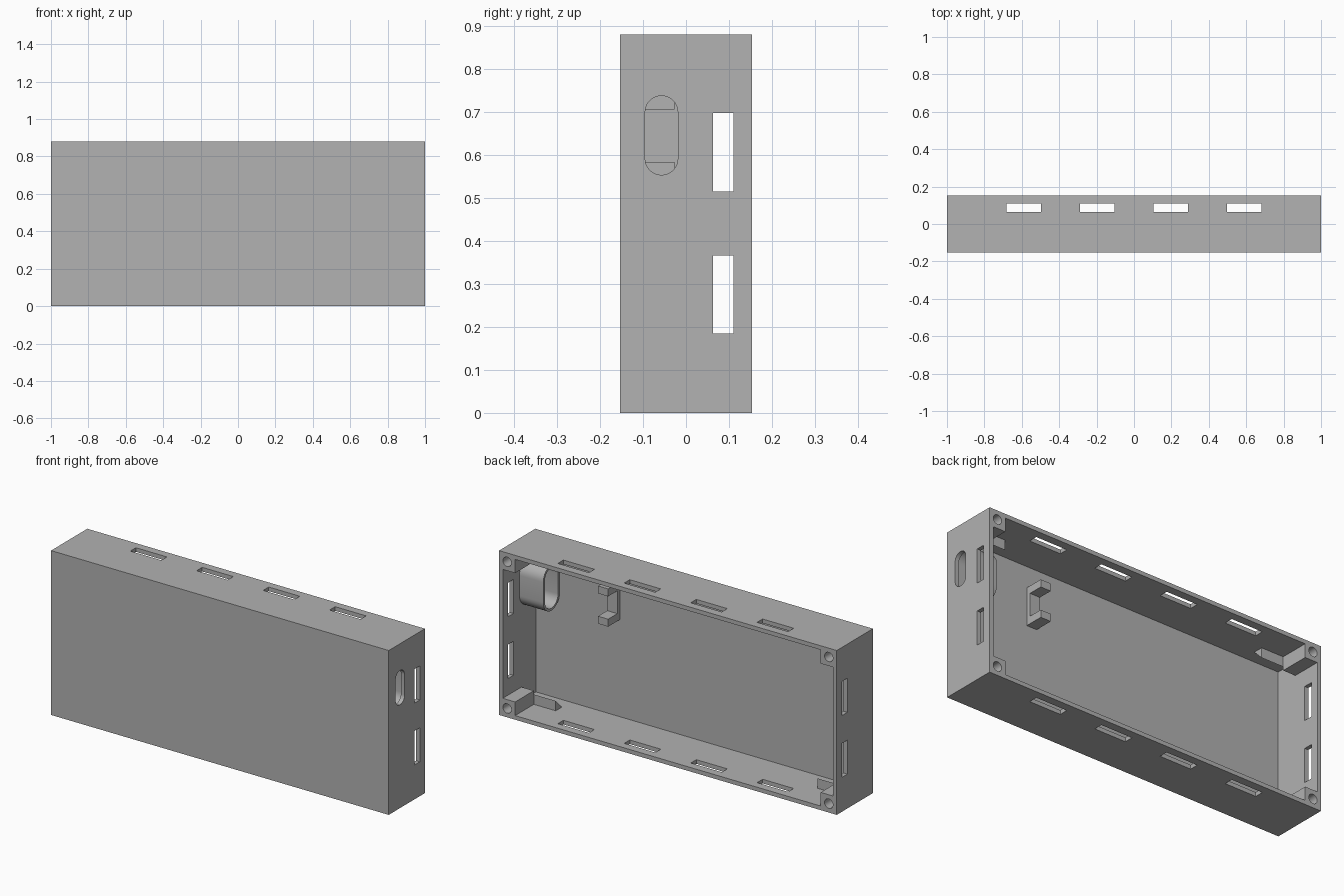
import bpy, bmesh, math
from mathutils import Vector

old = bpy.data.objects.get("Cube")
if old:
    bpy.data.objects.remove(old, do_unlink=True)

# Single matte grey
grey = bpy.data.materials.new("mid_grey")
grey.use_nodes = True
colour = (0.445, 0.445, 0.445, 1)
grey.diffuse_color = colour
grey.node_tree.nodes["Principled BSDF"].inputs["Base Color"].default_value = colour

# Main dimensions
HX, HY, H = 1.0, 0.153, 0.88
WALL, FRONT = 0.022, 0.025
BLOCK = 0.095              # corner block size measured from the outside
SHELF_Y = -0.005           # depth of the corner blocks and ledges
INNER_Y = -HY + FRONT


def prism(name, points, direction):
    """Extrude a closed outline of 3D points along a direction."""
    bm = bmesh.new()
    face = bm.faces.new([bm.verts.new(p) for p in points])
    new = bmesh.ops.extrude_face_region(bm, geom=[face])["geom"]
    bmesh.ops.translate(bm, vec=Vector(direction),
                        verts=[v for v in new if isinstance(v, bmesh.types.BMVert)])
    bmesh.ops.recalc_face_normals(bm, faces=bm.faces)
    mesh = bpy.data.meshes.new(name)
    bm.to_mesh(mesh)
    bm.free()
    mesh.materials.append(grey)
    obj = bpy.data.objects.new(name, mesh)
    bpy.context.scene.collection.objects.link(obj)
    return obj


def box(name, x, y, z):
    (x0, x1), (y0, y1), (z0, z1) = sorted(x), sorted(y), sorted(z)
    outline = [(x0, y0, z0), (x1, y0, z0), (x1, y1, z0), (x0, y1, z0)]
    return prism(name, outline, (0, 0, z1 - z0))


def stadium(name, x0, x1, radius, y=-0.057, z=0.645, half=0.054, steps=16):
    """Upright rounded slot running along x."""
    points = []
    for end in (1, -1):
        for i in range(steps + 1):
            a = math.pi * i / steps + (0 if end > 0 else math.pi)
            points.append((x0, y + radius * math.cos(a),
                           z + end * half + radius * math.sin(a)))
    return prism(name, points, (x1 - x0, 0, 0))


def cylinder_y(name, x, z, radius, y0, y1, steps=24):
    turns = [2 * math.pi * i / steps for i in range(steps)]
    return prism(name, [(x + radius * math.cos(a), y0, z + radius * math.sin(a))
                        for a in turns], (0, y1 - y0, 0))


def cut(obj, cutters):
    """Subtract cutters, bake the result and remove the helpers."""
    for c in cutters:
        c.hide_render = True
        mod = obj.modifiers.new("cut", "BOOLEAN")
        mod.operation, mod.solver, mod.object = "DIFFERENCE", "EXACT", c
    bpy.context.view_layer.update()
    graph = bpy.context.evaluated_depsgraph_get()
    baked = bpy.data.meshes.new_from_object(obj.evaluated_get(graph))
    obj.modifiers.clear()
    obj.data = baked
    for c in cutters:
        bpy.data.objects.remove(c, do_unlink=True)


def smooth(obj):
    bpy.ops.object.select_all(action="DESELECT")
    obj.select_set(True)
    bpy.context.view_layer.objects.active = obj
    bpy.ops.object.shade_smooth_by_angle(angle=math.radians(30))


# Open-backed tray with vent slots and a rounded port
shell = box("case_shell", (-HX, HX), (-HY, HY), (0, H))
slot_y = (0.063, 0.11)
cut(shell, [box("cavity", (-HX + WALL, HX - WALL), (INNER_Y, 0.5), (WALL, H - WALL))])
slots = [box("slot", (x - 0.092, x + 0.092), slot_y, (-0.1, H + 0.1))
         for x in (-0.59, -0.197, 0.197, 0.59)]
slots += [box("slot", (-1.1, 1.1), slot_y, (z - 0.091, z + 0.091))
          for z in (0.275, 0.606)]
slots.append(stadium("port", 0.9, 1.1, 0.038))
cut(shell, slots)
smooth(shell)

# Corner screw blocks and sloped ledges
for sx, side in ((1, "left"), (-1, "right")):
    for top, level in ((False, "bottom"), (True, "top")):
        def height(d):
            return H - d if top else d

        block = box(f"{level}_{side}_screw_block",
                    (sx * (HX - WALL), sx * (HX - BLOCK)), (SHELF_Y, HY),
                    (height(WALL), height(BLOCK)))
        cut(block, [cylinder_y("bore", sx * (HX - BLOCK / 2), height(BLOCK / 2),
                               0.025, 0.02, 0.3)])
        smooth(block)
        x_in = sx * 0.775
        prism(f"{level}_{side}_ledge",
              [(x_in, SHELF_Y, height(WALL)), (x_in, SHELF_Y, height(0.075)),
               (x_in, SHELF_Y - 0.053, height(WALL))],
              (sx * (HX - WALL) - x_in, 0, 0))

# Rounded sleeve behind the port
sleeve = stadium("port_sleeve", 0.837, HX - WALL, 0.069)
cut(sleeve, [stadium("sleeve_bore", 0.8, 1.05, 0.056)])
smooth(sleeve)

# C-shaped bracket on the inside of the front panel
bx = (0.48, 0.54)
box("bracket_spine", bx, (INNER_Y, -0.105), (0.583, 0.705))
box("bracket_upper_arm", bx, (INNER_Y, -0.027), (0.705, 0.745))
box("bracket_lower_arm", bx, (INNER_Y, -0.027), (0.543, 0.583))
